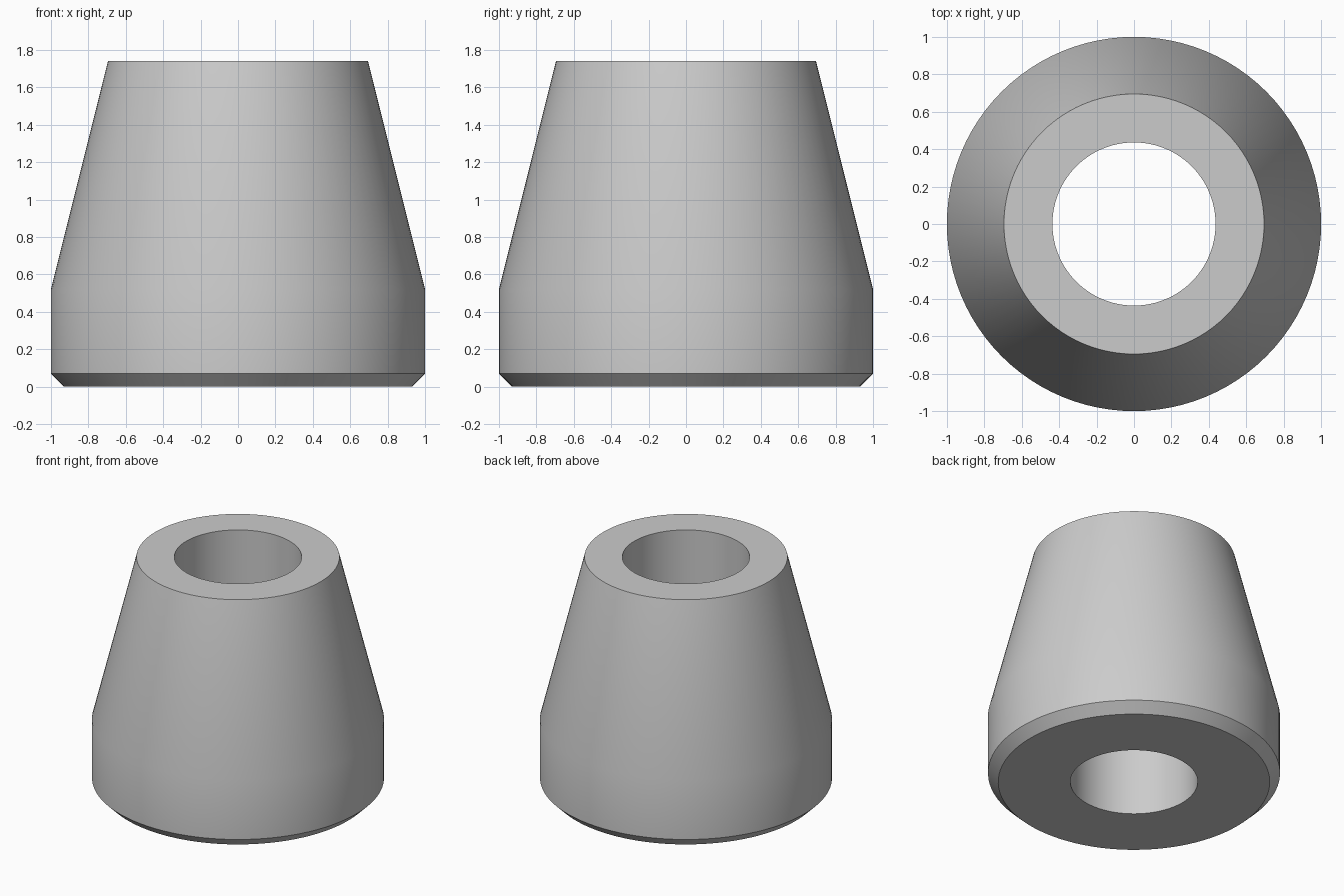
import bpy
import bmesh
from math import cos, sin, pi, radians

cube = bpy.data.objects.get("Cube")
if cube:
    bpy.data.objects.remove(cube, do_unlink=True)

SEGMENTS = 96

# Plain grey material
grey = bpy.data.materials.new("light_grey")
grey.use_nodes = True
colour = (0.6, 0.6, 0.6, 1)
grey.diffuse_color = colour
grey.node_tree.nodes["Principled BSDF"].inputs["Base Color"].default_value = colour


def lathe(name, profile, material):
    """Revolve a closed (radius, height) profile around the z axis."""
    bm = bmesh.new()
    rings = []
    for radius, height in profile:
        rings.append([
            bm.verts.new((radius * cos(2 * pi * i / SEGMENTS),
                          radius * sin(2 * pi * i / SEGMENTS), height))
            for i in range(SEGMENTS)])
    for k, lower in enumerate(rings):
        upper = rings[(k + 1) % len(rings)]
        for i in range(SEGMENTS):
            j = (i + 1) % SEGMENTS
            bm.faces.new((lower[i], lower[j], upper[j], upper[i]))
    bmesh.ops.recalc_face_normals(bm, faces=bm.faces)
    mesh = bpy.data.meshes.new(name)
    bm.to_mesh(mesh)
    bm.free()
    mesh.materials.append(material)
    obj = bpy.data.objects.new(name, mesh)
    bpy.context.collection.objects.link(obj)
    return obj


# Tapered foot: chamfered base, straight band, cone and through bore
foot = lathe("tapered_foot", [
    (0.436, 0), (0.93, 0), (1, 0.07), (1, 0.52),
    (0.695, 1.74), (0.436, 1.74)], grey)

bpy.ops.object.select_all(action="DESELECT")
foot.select_set(True)
bpy.context.view_layer.objects.active = foot
bpy.ops.object.shade_smooth_by_angle(angle=radians(30))
